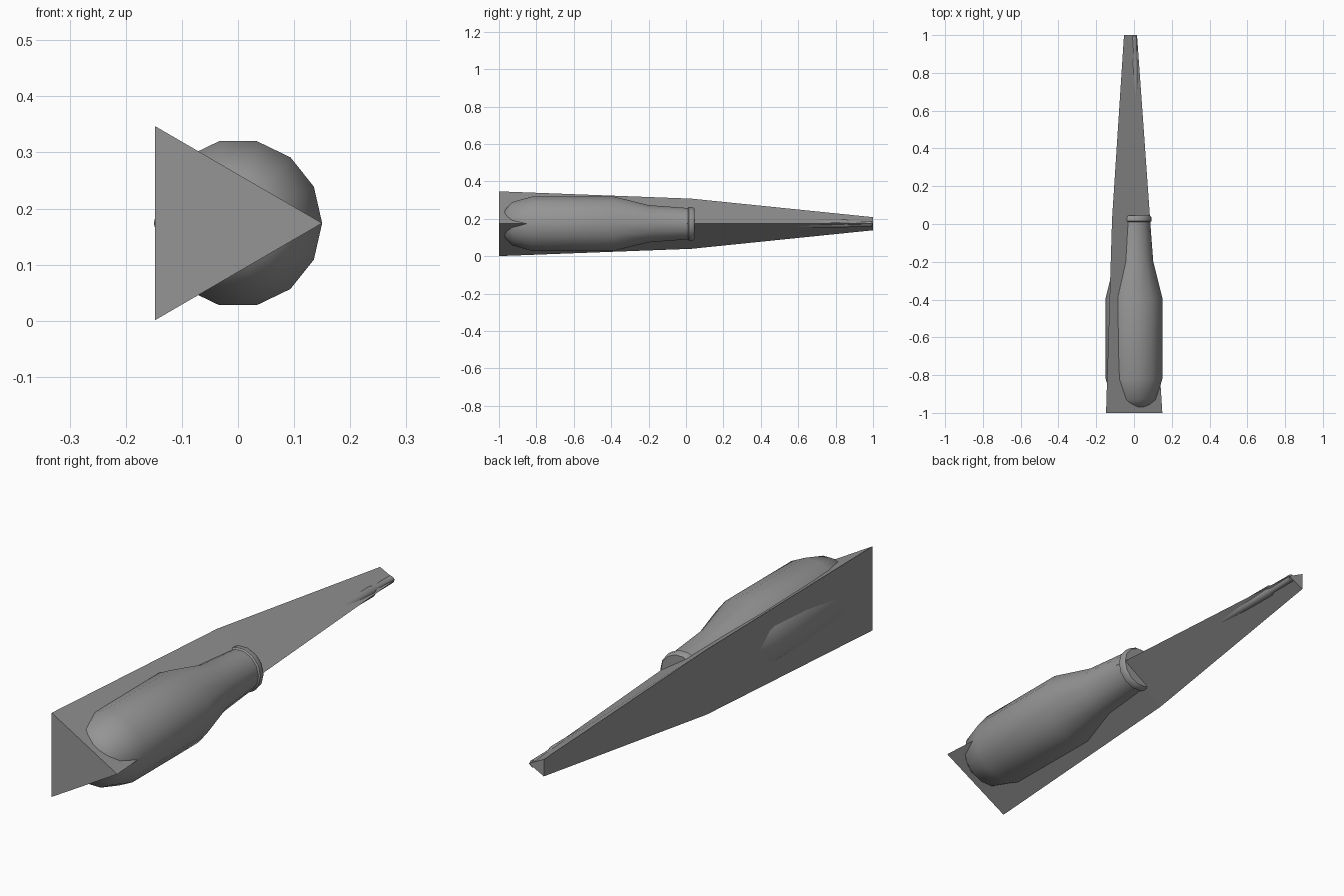
import bpy, math

cube = bpy.data.objects.get("Cube")
if cube:
    bpy.data.objects.remove(cube, do_unlink=True)

grey = bpy.data.materials.new("grey")
grey.use_nodes = True
grey.diffuse_color = (0.3, 0.3, 0.3, 1)
grey.node_tree.nodes["Principled BSDF"].inputs["Base Color"].default_value = (0.3, 0.3, 0.3, 1)

AXIS_Z = 0.174


def loft(name, rings, smooth):
    """Skin equal-sized rings of points and cap both ends."""
    n = len(rings[0])
    verts = [p for ring in rings for p in ring]
    faces = [tuple(range(n)), tuple(reversed(range(len(verts) - n, len(verts))))]
    for r in range(len(rings) - 1):
        for i in range(n):
            a, b = r * n + i, r * n + (i + 1) % n
            faces.append((b, a, a + n, b + n))
    mesh = bpy.data.meshes.new(name)
    mesh.from_pydata(verts, [], faces)
    mesh.materials.append(grey)
    obj = bpy.data.objects.new(name, mesh)
    bpy.context.collection.objects.link(obj)
    if smooth:
        bpy.ops.object.select_all(action='DESELECT')
        obj.select_set(True)
        bpy.context.view_layer.objects.active = obj
        bpy.ops.object.shade_smooth_by_angle(angle=math.radians(40))
    return obj


def lathe(name, profile, sides):
    """Turn a (y, radius) profile about the long axis."""
    step = 2 * math.pi / sides
    rings = [[(r * math.cos(i * step), y, AXIS_Z + r * math.sin(i * step))
              for i in range(sides)] for y, r in profile]
    return loft(name, rings, True)


def triangle(y, left, right, half):
    """Triangular section with its ridge on +x."""
    return [(right, y, AXIS_Z), (left, y, AXIS_Z + half), (left, y, AXIS_Z - half)]


# Three-sided tapering body with a long pointed tail
loft("tapered_body", [triangle(-1, -0.148, 0.15, 0.173),
                      triangle(0.03, -0.116, 0.085, 0.134),
                      triangle(1, -0.053, 0.016, 0.035)], False)

# Bottle-shaped barrel with a lip at the neck
lathe("barrel", [(-0.985, 0.03), (-0.97, 0.075), (-0.93, 0.118), (-0.82, 0.15),
                 (-0.39, 0.15), (-0.2, 0.102), (0.01, 0.086), (0.015, 0.092),
                 (0.035, 0.092), (0.045, 0.084)], 14)

# Slim stepped rod along the tail
lathe("tail_rod", [(0.45, 0.022), (0.86, 0.022), (0.88, 0.016), (0.995, 0.015)], 14)
